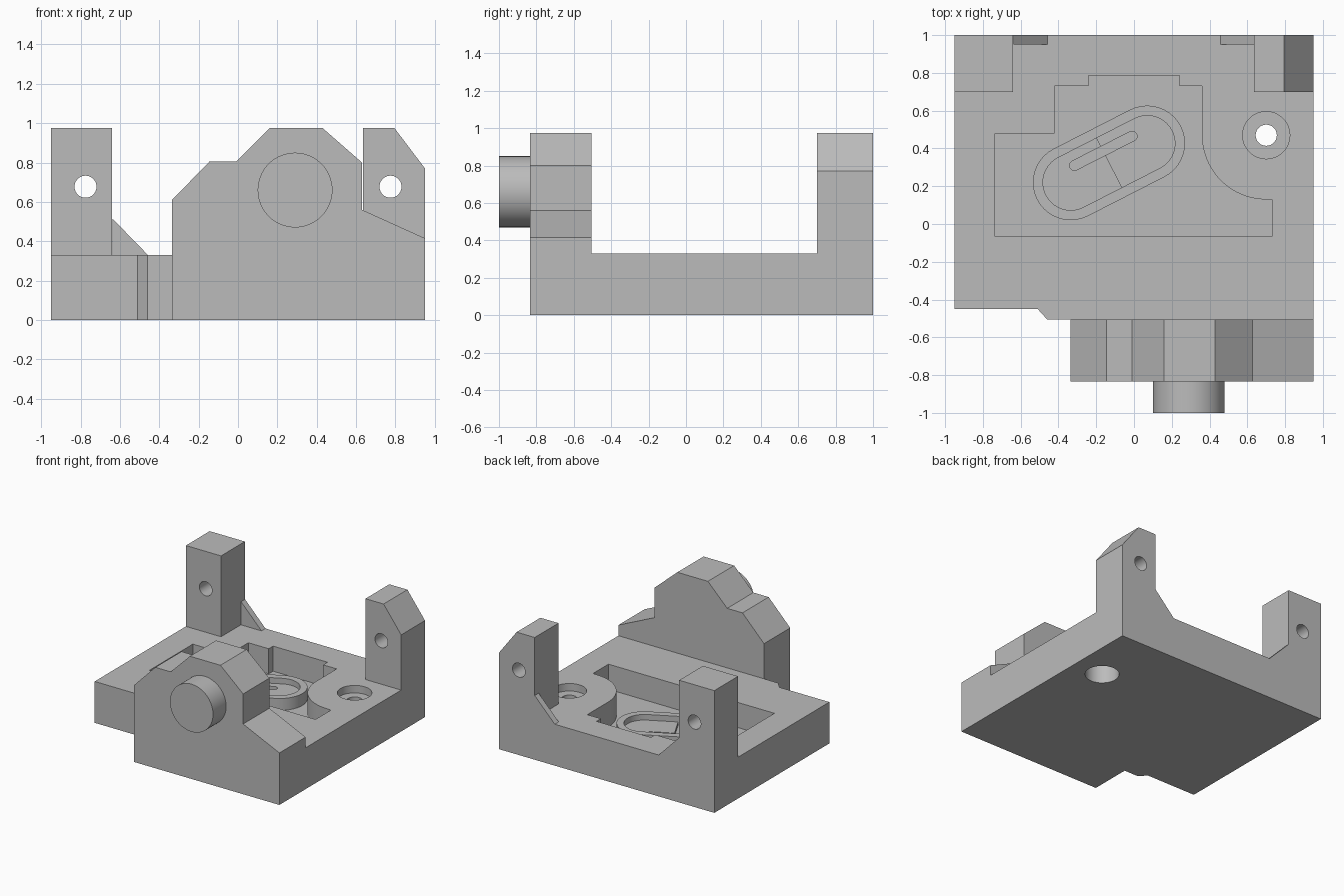
import bpy, bmesh, math
from mathutils import Vector

if "Cube" in bpy.data.objects:
    bpy.data.objects.remove(bpy.data.objects["Cube"])

grey = bpy.data.materials.new("grey")
grey.diffuse_color = (0.5, 0.5, 0.5, 1)
grey.use_nodes = True
grey.node_tree.nodes["Principled BSDF"].inputs["Base Color"].default_value = grey.diffuse_color


def prism(name, pts, axis, lo, hi):
    """Extrude a closed 2D profile along z (points x,y) or y (points x,z)."""
    def place(p, t):
        return (p[0], p[1], t) if axis == "z" else (p[0], t, p[1])
    bm = bmesh.new()
    a = [bm.verts.new(place(p, lo)) for p in pts]
    b = [bm.verts.new(place(p, hi)) for p in pts]
    bm.faces.new(a)
    bm.faces.new(b)
    for i in range(len(pts)):
        j = (i + 1) % len(pts)
        bm.faces.new((a[i], a[j], b[j], b[i]))
    bmesh.ops.recalc_face_normals(bm, faces=bm.faces)
    me = bpy.data.meshes.new(name)
    bm.to_mesh(me)
    bm.free()
    me.materials.append(grey)
    ob = bpy.data.objects.new(name, me)
    bpy.context.collection.objects.link(ob)
    return ob


def arc(cx, cy, r, a0, a1, n):
    return [(cx + r * math.cos(math.radians(a0 + (a1 - a0) * i / n)),
             cy + r * math.sin(math.radians(a0 + (a1 - a0) * i / n))) for i in range(n + 1)]


def circle(cx, cy, r, n=48):
    return arc(cx, cy, r, 0, 360, n)[:-1]


def stadium(p, q, r, half=False):
    """Rounded slot from p to q; half keeps only the p end, cut square at the middle."""
    p, q = Vector(p), Vector(q)
    ang = math.degrees(math.atan2(q.y - p.y, q.x - p.x))
    pts = arc(p.x, p.y, r, ang + 90, ang + 270, 20)
    if half:
        m = (p + q) / 2
        side = Vector((-(q - p).y, (q - p).x)).normalized() * r
        return pts + [tuple(m - side), tuple(m + side)]
    return pts + arc(q.x, q.y, r, ang - 90, ang + 90, 20)


def cut(ob, *cutters):
    bpy.context.view_layer.objects.active = ob
    for c in cutters:
        m = ob.modifiers.new("cut", "BOOLEAN")
        m.operation, m.solver, m.object = "DIFFERENCE", "EXACT", c
        bpy.ops.object.modifier_apply(modifier=m.name)
        bpy.data.objects.remove(c)


# Base plate with chamfered front-left corner
TOP, FLOOR = 0.33, 0.13
base = prism("base_plate", [(-.95, -.45), (-.51, -.45), (-.46, -.505), (.95, -.505),
                            (.95, 1), (-.95, 1)], "z", 0, TOP)

# Pocket that leaves a round pad around the screw hole
pad = arc(.70, .47, .34, 270, 180, 20)
pocket = [(-.735, -.065), (.73, -.065), (.73, .13)] + pad + [
    (.36, .73), (.24, .73), (.24, .785), (-.24, .785), (-.24, .73),
    (-.42, .73), (-.42, .48), (-.735, .48)]
cut(base,
    prism("pocket_cutter", pocket, "z", FLOOR, .5),
    prism("bore_top_cutter", circle(.70, .47, .125), "z", .27, .5),
    prism("bore_bottom_cutter", circle(.70, .47, .125), "z", -.1, .2),
    prism("screw_hole_cutter", circle(.70, .47, .056), "z", -.2, .6))

# Raised rim in the pocket with a stepped recess and a narrow slot
P, Q = (-.335, .22), (.07, .427)
rim = prism("slot_rim", stadium(P, Q, .2), "z", FLOOR, .225)
cut(rim,
    prism("recess_cutter", stadium(P, Q, .147), "z", .18, .5),
    prism("recess_step_cutter", stadium(P, Q, .147, True), "z", .155, .45),
    prism("slot_cutter", stadium((-.315, .31), (-.01, .465), .026), "z", .14, .48))

# Front wall and round boss
wall = prism("front_wall", [(-.335, 0), (.95, 0), (.95, .415), (.63, .56), (.63, .80),
                            (.43, .975), (.16, .975), (-.01, .805), (-.145, .805),
                            (-.335, .61)], "y", -.835, -.505)
boss = prism("boss", circle(.29, .66, .19, 64), "y", -1, -.835)

# Back posts with cross holes
left_post = prism("left_post", [(-.95, TOP), (-.64, TOP), (-.64, .975), (-.95, .975)], "y", .70, 1)
right_post = prism("right_post", [(.635, TOP), (.95, TOP), (.95, .77), (.795, .975),
                                  (.635, .975)], "y", .70, 1)
for post, x in ((left_post, -.775), (right_post, .775)):
    cut(post, prism("post_hole_cutter", circle(x, .677, .056), "y", .5, 1.2))

# Thin gussets beside the posts
for name, s in (("left_gusset", -1), ("right_gusset", 1)):
    prism(name, [(s * .638, TOP), (s * .458, TOP), (s * .638, .515)], "y", .95, 1)

# Smooth the round walls, keep the edges sharp
bpy.ops.object.select_all(action="SELECT")
bpy.ops.object.shade_smooth_by_angle(angle=math.radians(25))
